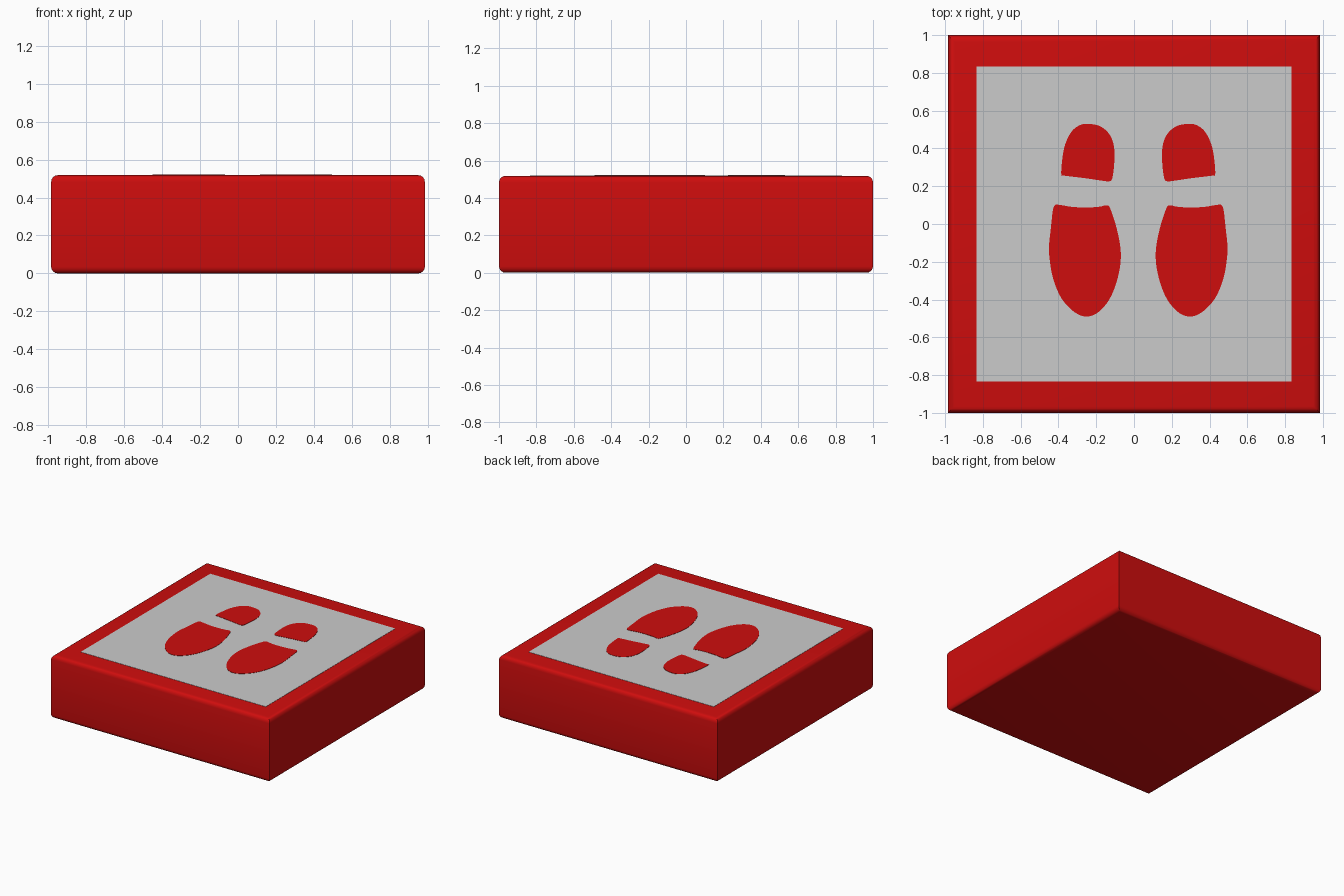
import bpy, bmesh
from mathutils import Vector

if "Cube" in bpy.data.objects:
    bpy.data.objects.remove(bpy.data.objects["Cube"])

def material(name, rgb):
    m = bpy.data.materials.new(name)
    m.diffuse_color = (*rgb, 1)
    m.use_nodes = True
    m.node_tree.nodes["Principled BSDF"].inputs["Base Color"].default_value = m.diffuse_color
    return m

RED = material("red", (0.62, 0.004, 0.004))
GREY = material("light grey", (0.60, 0.60, 0.60))
HX, HY, TOP, MIRROR_X = 0.985, 1.0, 0.518, 0.0225

def new_object(name, bm, mat):
    me = bpy.data.meshes.new(name)
    bm.to_mesh(me)
    bm.free()
    me.materials.append(mat)
    ob = bpy.data.objects.new(name, me)
    bpy.context.collection.objects.link(ob)
    return ob

def plate(name, pts, z0, z1, mat):
    """Thin flat plate from a 2D outline."""
    bm = bmesh.new()
    face = bm.faces.new([bm.verts.new((x, y, z0)) for x, y in pts])
    ext = bmesh.ops.extrude_face_region(bm, geom=[face])
    for v in ext["geom"]:
        if isinstance(v, bmesh.types.BMVert):
            v.co.z = z1
    bmesh.ops.recalc_face_normals(bm, faces=bm.faces)
    return new_object(name, bm, mat)

def smooth_loop(pts, steps=4):
    """Closed Catmull-Rom curve through the points."""
    out, n = [], len(pts)
    for i in range(n):
        a, b, c, d = (Vector(pts[(i + k) % n]) for k in (-1, 0, 1, 2))
        for s in range(steps):
            t = s / steps
            out.append(0.5 * (2 * b + (c - a) * t + (2*a - 5*b + 4*c - d) * t**2
                              + (3*b - a - 3*c + d) * t**3))
    return [(p.x, p.y) for p in out]

# Block: sharp vertical corners, rounded top and bottom rims
bm = bmesh.new()
bmesh.ops.create_cube(bm, size=1)
for v in bm.verts:
    v.co = (v.co.x * 2 * HX, v.co.y * 2 * HY, (v.co.z + 0.5) * TOP)
rims = [e for e in bm.edges if abs(e.verts[0].co.z - e.verts[1].co.z) < 1e-4]
bmesh.ops.bevel(bm, geom=rims, offset=0.035, segments=4, profile=0.5, affect='EDGES')
block = new_object("tile_block", bm, RED)
bpy.context.view_layer.objects.active = block
block.select_set(True)
bpy.ops.object.shade_smooth_by_angle(angle=0.7)

# Grey panel on the top
P = 0.834
plate("top_panel", [(-P, -P), (P, -P), (P, P), (-P, P)], TOP - 0.002, TOP + 0.002, GREY)

# Footprints: front part and sole, mirrored left to right
front = [(-.385, .262), (-.38, .34), (-.365, .42), (-.33, .49), (-.285, .524), (-.24, .53),
         (-.18, .518), (-.13, .475), (-.106, .41), (-.104, .33), (-.114, .245),
         (-.13, .226), (-.16, .228), (-.27, .244), (-.37, .256)]
sole = [(-.43, .07), (-.42, .098), (-.40, .102), (-.33, .091), (-.25, .087), (-.18, .092),
        (-.145, .099), (-.125, .08), (-.09, -.03), (-.07, -.15), (-.08, -.26), (-.12, -.38),
        (-.18, -.46), (-.245, -.49), (-.31, -.47), (-.38, -.40), (-.425, -.30),
        (-.445, -.20), (-.45, -.12), (-.44, -.02)]
for part, pts in (("print_front", front), ("print_sole", sole)):
    left = smooth_loop(pts)
    right = [(2 * MIRROR_X - x, y) for x, y in left]
    plate(part + "_left", left, TOP, TOP + 0.004, RED)
    plate(part + "_right", right, TOP, TOP + 0.004, RED)
